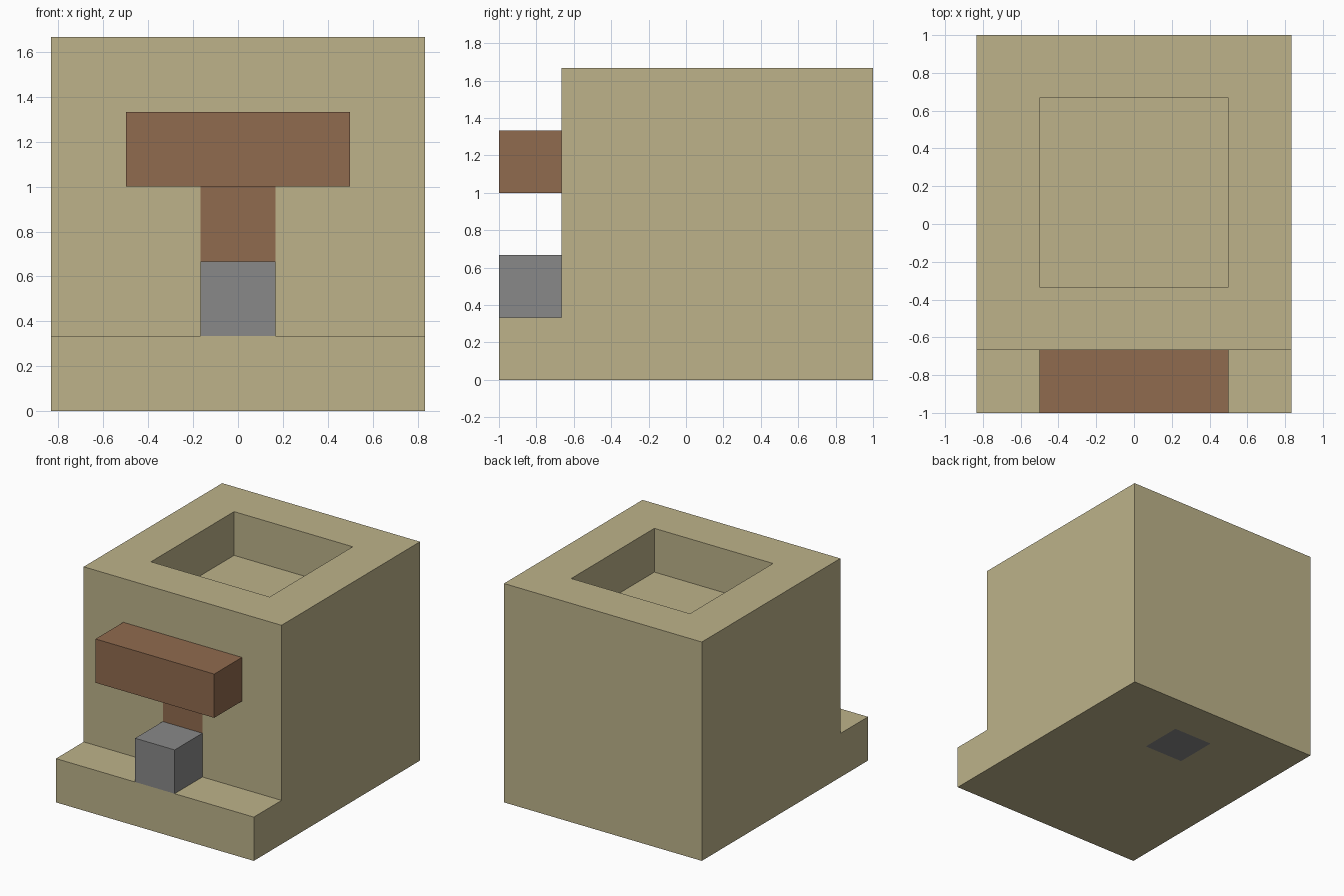
import bpy
import bmesh
from mathutils import Vector

if "Cube" in bpy.data.objects:
    bpy.data.objects.remove(bpy.data.objects["Cube"], do_unlink=True)

U = 1 / 3  # building module


def make_material(name, rgb):
    mat = bpy.data.materials.new(name)
    mat.use_nodes = True
    color = (*rgb, 1)
    mat.diffuse_color = color
    mat.node_tree.nodes["Principled BSDF"].inputs["Base Color"].default_value = color
    return mat


sand = make_material("sand", (0.51, 0.45, 0.255))
brown = make_material("brown", (0.28, 0.145, 0.077))
grey = make_material("grey", (0.25, 0.25, 0.25))


def finish(name, bm, mats):
    bmesh.ops.recalc_face_normals(bm, faces=bm.faces[:])
    mesh = bpy.data.meshes.new(name)
    bm.to_mesh(mesh)
    bm.free()
    for mat in mats:
        mesh.materials.append(mat)
    obj = bpy.data.objects.new(name, mesh)
    bpy.context.collection.objects.link(obj)
    return obj


def box(name, low, high, mat):
    """Box between two corners, given in modules."""
    bm = bmesh.new()
    bmesh.ops.create_cube(bm, size=1)
    low, high = Vector(low), Vector(high)
    for v in bm.verts:
        v.co = ((low + high) / 2 + v.co * (high - low)) * U
    return finish(name, bm, [mat])


def cut_panel(bm, axis, level, bounds):
    """Cut a rectangle out of the flat face at a level; return its face."""
    def on_level(f):
        return all(abs(v.co[axis] - level * U) < 1e-4 for v in f.verts)

    for a, limits in bounds.items():
        normal = Vector((0, 0, 0))
        normal[a] = 1
        for limit in limits:
            faces = [f for f in bm.faces if on_level(f)]
            edges = {e for f in faces for e in f.edges}
            verts = {v for f in faces for v in f.verts}
            bmesh.ops.bisect_plane(bm, geom=faces + list(edges) + list(verts),
                                   dist=1e-5, plane_co=normal * limit * U,
                                   plane_no=normal)
    for f in bm.faces:
        c = f.calc_center_median() / U
        if on_level(f) and all(lo < c[a] < hi for a, (lo, hi) in bounds.items()):
            return f


# Body: stepped side profile extruded across the width
bm = bmesh.new()
profile = [(-3, 0), (3, 0), (3, 5), (-2, 5), (-2, 1), (-3, 1)]
side = bm.faces.new([bm.verts.new((-2.5 * U, y * U, z * U)) for y, z in profile])
ext = bmesh.ops.extrude_face_region(bm, geom=[side], use_keep_orig=True)
bmesh.ops.translate(bm, vec=(5 * U, 0, 0),
                    verts=[g for g in ext["geom"] if isinstance(g, bmesh.types.BMVert)])
bmesh.ops.recalc_face_normals(bm, faces=bm.faces[:])

# Flush brown post on the front wall and grey patch underneath
cut_panel(bm, 1, -2, {0: (-0.5, 0.5), 2: (2, 3)}).material_index = 1
cut_panel(bm, 2, 0, {0: (-0.5, 0.5), 1: (1, 2)}).material_index = 2

# Square pit in the top
pit = cut_panel(bm, 2, 5, {0: (-1.5, 1.5), 1: (-1, 2)})
ext = bmesh.ops.extrude_face_region(bm, geom=[pit])
bmesh.ops.translate(bm, vec=(0, 0, -U),
                    verts=[g for g in ext["geom"] if isinstance(g, bmesh.types.BMVert)])
if pit.is_valid:
    bmesh.ops.delete(bm, geom=[pit], context="FACES_ONLY")
finish("body", bm, [sand, brown, grey])

# Front details
box("crossbar", (-1.5, -3, 3), (1.5, -2, 4), brown)
box("front_block", (-0.5, -3, 1), (0.5, -2, 2), grey)
